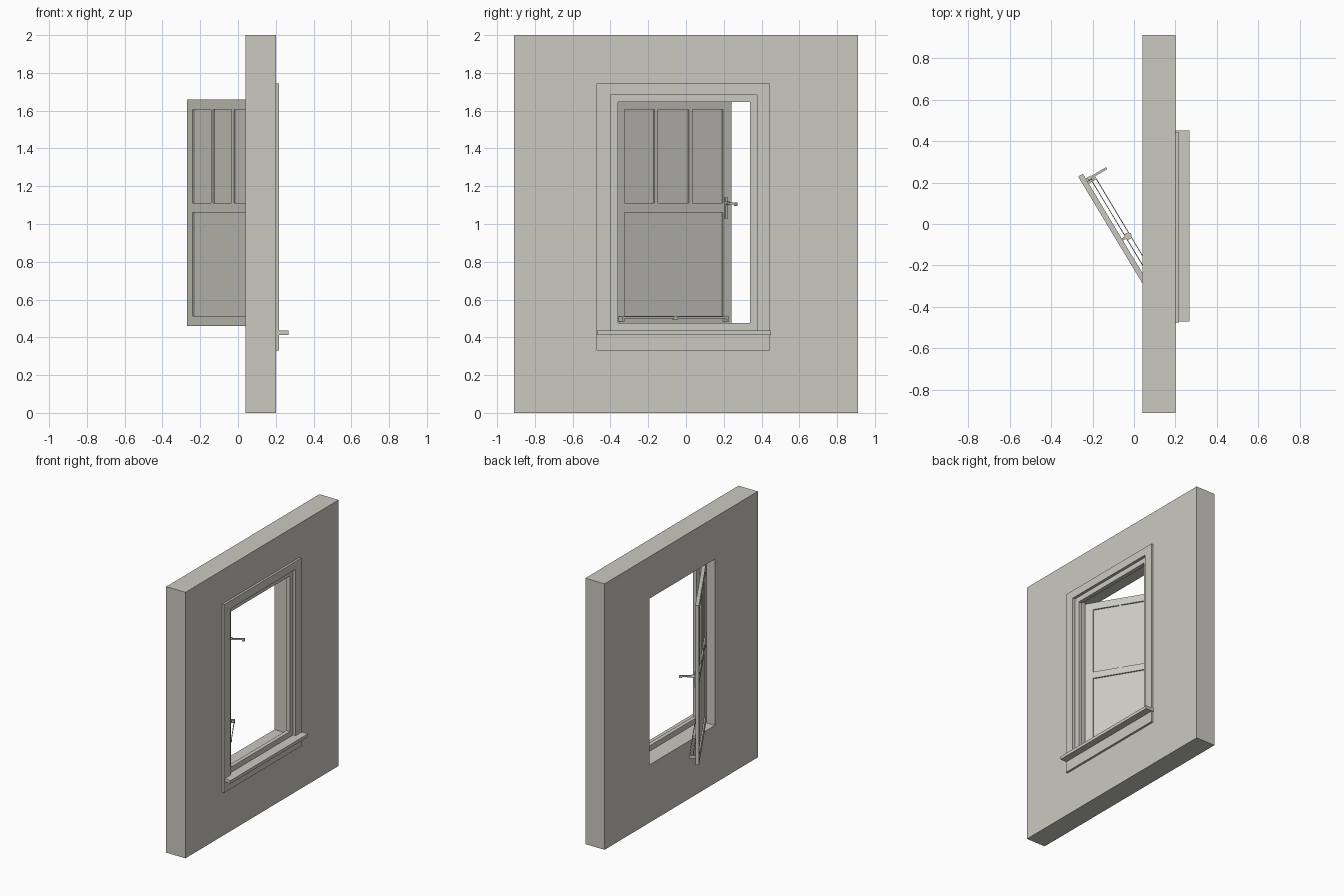
import bpy, bmesh, math
from mathutils import Matrix, Vector

cube = bpy.data.objects.get("Cube")
if cube:
    bpy.data.objects.remove(cube, do_unlink=True)

# One warm light grey for everything
COLOUR = (0.60, 0.59, 0.53, 1)
paint = bpy.data.materials.new("warm_grey")
paint.diffuse_color = COLOUR
paint.use_nodes = True
paint.node_tree.nodes["Principled BSDF"].inputs["Base Color"].default_value = COLOUR

# Swung sash space: x = out of the sash face, y = from hinge to free edge
SASH = Matrix.Translation((0.113, -0.382, 0)) @ Matrix.Rotation(math.radians(31), 4, 'Z')
WORLD = Matrix.Identity(4)


def finish(name, bm, matrix):
    bmesh.ops.recalc_face_normals(bm, faces=bm.faces)
    mesh = bpy.data.meshes.new(name)
    bm.to_mesh(mesh)
    bm.free()
    mesh.materials.append(paint)
    ob = bpy.data.objects.new(name, mesh)
    ob.matrix_world = matrix
    bpy.context.collection.objects.link(ob)
    return ob


def box(name, x, y, z, matrix=WORLD):
    bm = bmesh.new()
    size = Vector((x[1] - x[0], y[1] - y[0], z[1] - z[0]))
    mid = Vector((x[0] + x[1], y[0] + y[1], z[0] + z[1])) / 2
    bmesh.ops.create_cube(bm, size=1, matrix=Matrix.Translation(mid) @ Matrix.Diagonal((*size, 1)))
    return finish(name, bm, matrix)


def ring(name, x, outer, inner, matrix=WORLD):
    """Rectangular frame; outer and inner are (y0, y1, z0, z1)."""
    bm = bmesh.new()

    def loop(depth, r):
        pts = ((r[0], r[2]), (r[1], r[2]), (r[1], r[3]), (r[0], r[3]))
        return [bm.verts.new((depth, a, b)) for a, b in pts]
    loops = [loop(x[0], outer), loop(x[1], outer), loop(x[1], inner), loop(x[0], inner)]
    for k in range(4):
        a, b = loops[k], loops[(k + 1) % 4]
        for i in range(4):
            j = (i + 1) % 4
            bm.faces.new((a[i], a[j], b[j], b[i]))
    return finish(name, bm, matrix)


def rod(name, start, end, radius, matrix=WORLD, sides=16):
    start, end = Vector(start), Vector(end)
    bm = bmesh.new()
    turn = (end - start).to_track_quat('Z', 'Y').to_matrix().to_4x4()
    bmesh.ops.create_cone(bm, cap_ends=True, segments=sides, radius1=radius, radius2=radius,
                          depth=(end - start).length,
                          matrix=Matrix.Translation((start + end) / 2) @ turn)
    ob = finish(name, bm, matrix)
    bpy.ops.object.select_all(action='DESELECT')
    ob.select_set(True)
    bpy.context.view_layer.objects.active = ob
    bpy.ops.object.shade_smooth_by_angle()
    return ob


# Wall with opening, room-side casing, stop frame and sill
HOLE = (-0.40, 0.375, 0.435, 1.685)
ring("wall", (0.04, 0.20), (-0.91, 0.91, 0, 2), HOLE)
ring("casing", (0.20, 0.216), (-0.474, 0.444, 0.33, 1.745), HOLE)
ring("stop_frame", (0.165, 0.195), HOLE, (-0.36, 0.34, 0.475, 1.645))
box("sill", (0.20, 0.268), (-0.47, 0.45), (0.412, 0.435))

# Swung sash: frame, middle rail, muntins and recessed panel
ring("sash_frame", (-0.013, 0.013), (0, 0.72, 0.46, 1.66), (0.058, 0.667, 0.513, 1.606), SASH)
box("sash_middle_rail", (-0.013, 0.013), (0.058, 0.667), (1.06, 1.11), SASH)
for i, u in enumerate((0.255, 0.468)):
    box(f"muntin_{i + 1}", (-0.011, 0.011), (u - 0.011, u + 0.011), (1.11, 1.606), SASH)
box("sash_panel", (-0.003, 0.003), (0.058, 0.667), (0.513, 1.606), SASH)

# Latch: plate on the stile, hub and projecting lever
box("latch_plate", (0.013, 0.022), (0.675, 0.692), (1.03, 1.14), SASH)
rod("latch_hub", (0.02, 0.684, 1.11), (0.04, 0.684, 1.11), 0.01, SASH)
box("latch_lever", (0.035, 0.125), (0.679, 0.690), (1.103, 1.114), SASH)
box("latch_lever_tip", (0.105, 0.125), (0.679, 0.690), (1.095, 1.103), SASH)

# Stay: twin bars with a central knob and end brackets
for i, w in enumerate((0.033, 0.056)):
    box(f"stay_bar_{i + 1}", (w - 0.002, w + 0.002), (0.02, 0.675), (0.497, 0.509), SASH)
for i, u in enumerate((0.02, 0.665)):
    box(f"stay_bracket_{i + 1}", (0.012, 0.058), (u, u + 0.01), (0.485, 0.509), SASH)
rod("stay_knob", (0.046, 0.35, 0.494), (0.046, 0.35, 0.513), 0.017, SASH)
box("stay_knob_arm", (0.012, 0.034), (0.344, 0.356), (0.497, 0.507), SASH)
